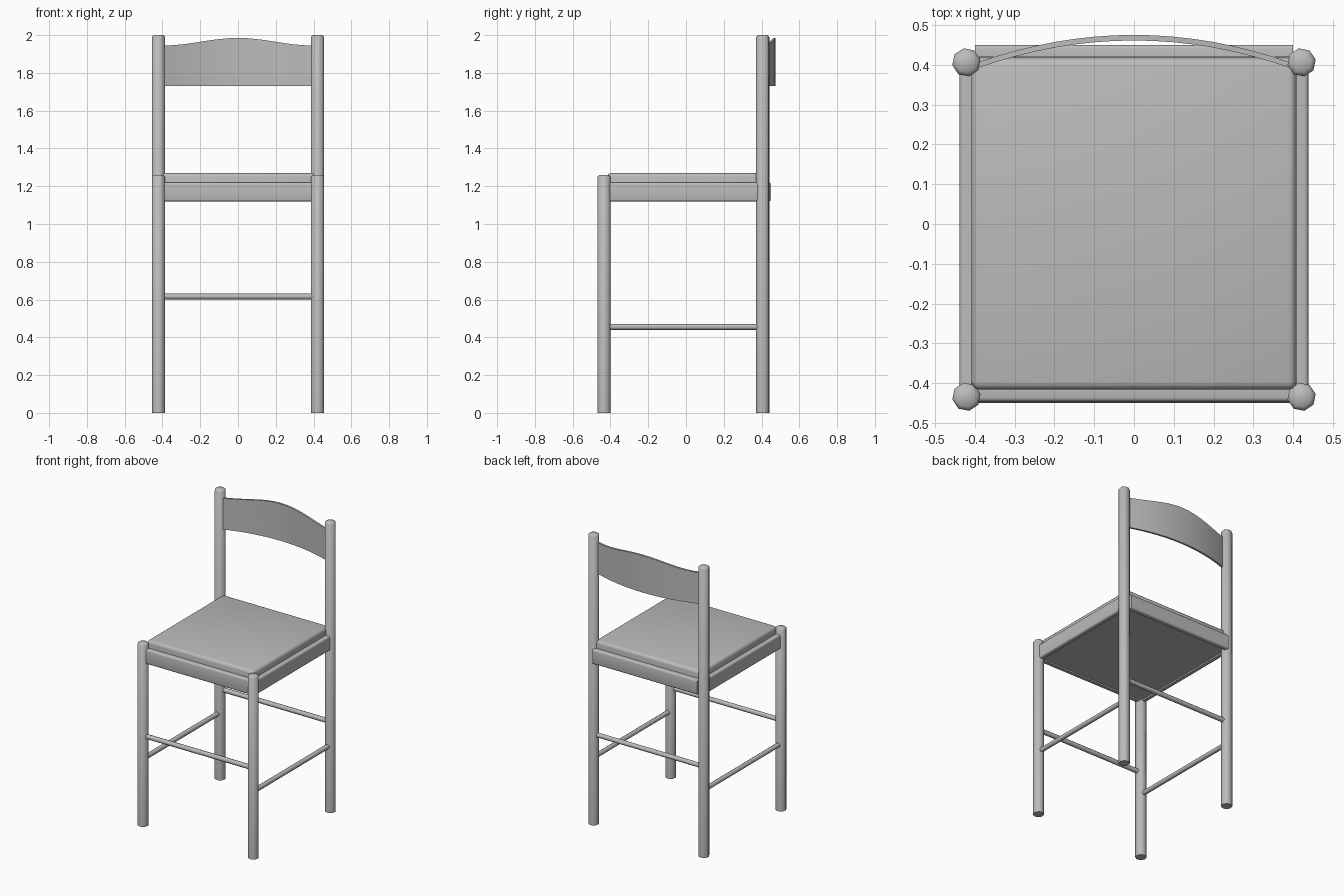
import bpy
import bmesh
import math
from mathutils import Vector

cube = bpy.data.objects.get("Cube")
if cube:
    bpy.data.objects.remove(cube, do_unlink=True)

grey = bpy.data.materials.new("plain grey")
grey.use_nodes = True
colour = (0.5, 0.5, 0.5, 1)
grey.diffuse_color = colour
grey.node_tree.nodes["Principled BSDF"].inputs["Base Color"].default_value = colour


def finish(name, bm, angle=50):
    bmesh.ops.recalc_face_normals(bm, faces=bm.faces)
    mesh = bpy.data.meshes.new(name)
    bm.to_mesh(mesh)
    bm.free()
    mesh.materials.append(grey)
    obj = bpy.data.objects.new(name, mesh)
    bpy.context.collection.objects.link(obj)
    bpy.ops.object.select_all(action="DESELECT")
    obj.select_set(True)
    bpy.context.view_layer.objects.active = obj
    bpy.ops.object.shade_smooth_by_angle(angle=math.radians(angle))
    return obj


def box(name, low, high, bevel, edge_rule, segments=3):
    """Box between two corners, rounded on the edges the rule picks."""
    low, high = Vector(low), Vector(high)
    bm = bmesh.new()
    bmesh.ops.create_cube(bm, size=1)
    for v in bm.verts:
        v.co = (low + high) / 2 + v.co * (high - low)
    centre = (low + high) / 2
    edges = [e for e in bm.edges
             if edge_rule((e.verts[0].co + e.verts[1].co) / 2 - centre)]
    bmesh.ops.bevel(bm, geom=edges, offset=bevel, segments=segments,
                    profile=0.5, affect="EDGES")
    return finish(name, bm)


def rod(name, start, end, radius, sides=8, chamfer=0):
    """Round bar from start to end, optionally chamfered at the end."""
    start, end = Vector(start), Vector(end)
    axis = end - start
    turn = axis.to_track_quat("Z", "Y")
    rings = [(0, radius), (axis.length - chamfer, radius)]
    if chamfer:
        rings.append((axis.length, radius - chamfer))
    bm = bmesh.new()
    loops = []
    for height, r in rings:
        loops.append([bm.verts.new(start + turn @ Vector((
            r * math.cos(math.tau * (i + 0.25) / sides),
            r * math.sin(math.tau * (i + 0.25) / sides), height)))
            for i in range(sides)])
    for a, b in zip(loops, loops[1:]):
        for i in range(sides):
            j = (i + 1) % sides
            bm.faces.new((a[i], a[j], b[j], b[i]))
    bm.faces.new(loops[0][::-1])
    bm.faces.new(loops[-1])
    return finish(name, bm)


LEG_X, FRONT_Y, BACK_Y = 0.421, -0.434, 0.406

# Legs, side aprons and side rungs
for side, s in (("left", 1), ("right", -1)):
    x = s * LEG_X
    rod(f"front_leg_{side}", (x, FRONT_Y, 0), (x, FRONT_Y, 1.26), 0.036, 8, 0.01)
    rod(f"back_leg_{side}", (x, BACK_Y, 0), (x, BACK_Y, 2), 0.036, 8, 0.01)
    xs = sorted((s * 0.408, s * 0.438))
    box(f"side_apron_{side}", (xs[0], -0.41, 1.12), (xs[1], 0.38, 1.22), 0.01,
        lambda d, s=s: d.x * s > 0.01 and abs(d.z) > 0.04)
    rod(f"side_rung_{side}", (x, FRONT_Y, 0.455), (x, BACK_Y, 0.455), 0.016)

# Front and back aprons and rungs
for end, s, y, outer in (("front", -1, FRONT_Y, -0.446), ("back", 1, BACK_Y, 0.45)):
    ys = sorted((outer, outer - s * 0.03))
    box(f"{end}_apron", (-0.40, ys[0], 1.12), (0.40, ys[1], 1.22), 0.01,
        lambda d, s=s: d.y * s > 0.01 and abs(d.z) > 0.04)
    rod(f"{end}_rung", (-LEG_X, y, 0.616), (LEG_X, y, 0.616), 0.016)

# Seat pad with soft top edges and corners
box("seat", (-0.408, -0.416, 1.13), (0.408, 0.418, 1.27), 0.02,
    lambda d: d.z > 0.05 or abs(d.z) < 0.01)

# Curved backrest with a gently crowned top edge
bm = bmesh.new()
half, steps, thick = 0.395, 16, 0.014
sections = []
for i in range(steps + 1):
    t = 2 * i / steps - 1
    y = 0.468 - 0.07 * t * t
    top = 1.945 + 0.02 * (1 + math.cos(math.pi * t))
    sections.append([bm.verts.new((half * t, y + dy, z)) for dy, z in (
        (-thick / 2, 1.73), (thick / 2, 1.73), (thick / 2, top), (-thick / 2, top))])
for a, b in zip(sections, sections[1:]):
    for i in range(4):
        j = (i + 1) % 4
        bm.faces.new((a[i], a[j], b[j], b[i]))
bm.faces.new(sections[0])
bm.faces.new(sections[-1])
finish("backrest", bm)
